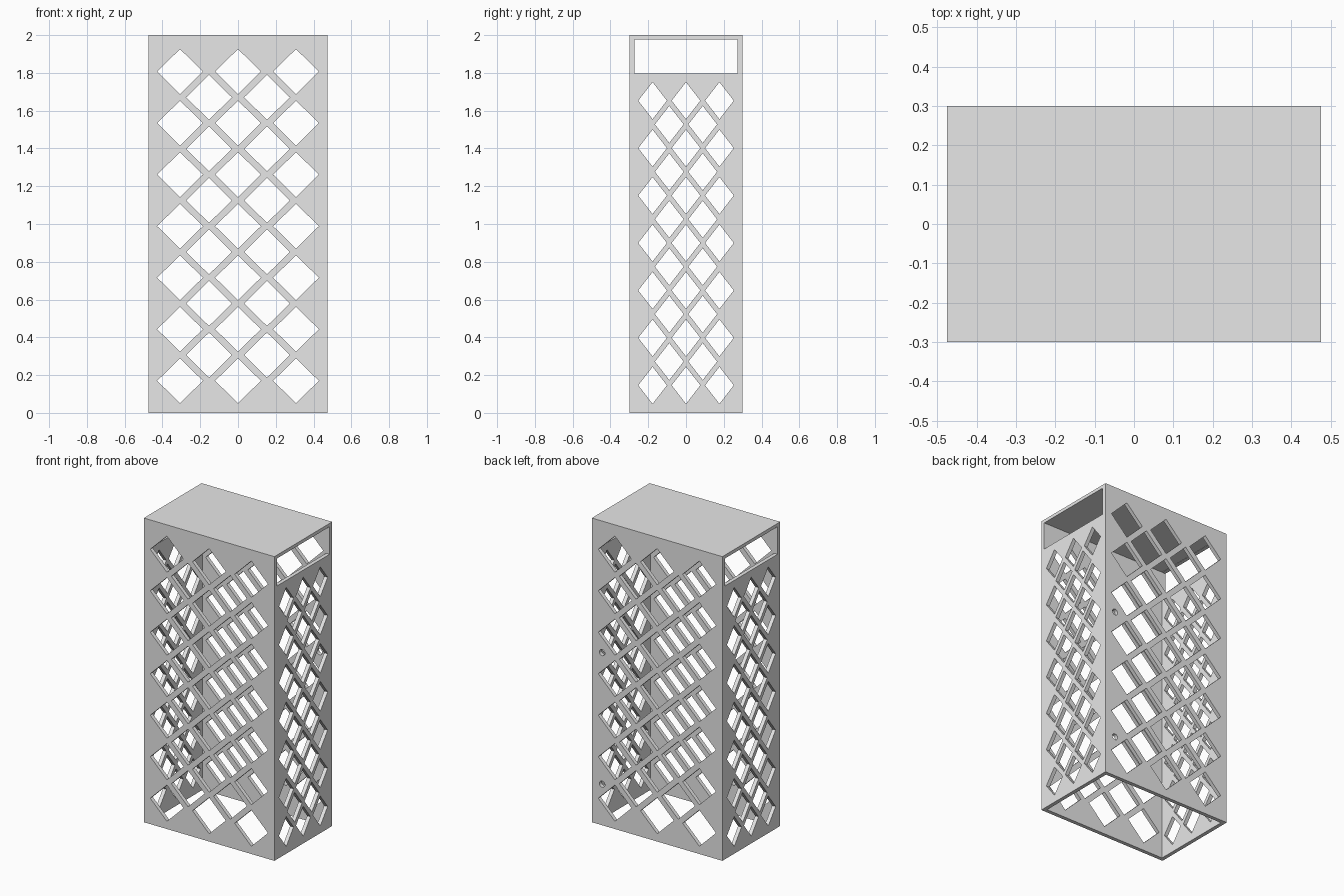
import bpy, bmesh, math
from mathutils import Matrix, Vector

if "Cube" in bpy.data.objects:
    bpy.data.objects.remove(bpy.data.objects["Cube"], do_unlink=True)

WIDTH, DEPTH, HEIGHT, WALL, ROOF = 0.95, 0.6, 2.0, 0.025, 0.02

grey = bpy.data.materials.new("light_grey")
grey.use_nodes = True
grey.diffuse_color = (0.8, 0.8, 0.8, 1)
grey.node_tree.nodes["Principled BSDF"].inputs["Base Color"].default_value = (0.8, 0.8, 0.8, 1)


def make_object(name, bm):
    bmesh.ops.recalc_face_normals(bm, faces=bm.faces)
    mesh = bpy.data.meshes.new(name)
    bm.to_mesh(mesh)
    bm.free()
    mesh.materials.append(grey)
    obj = bpy.data.objects.new(name, mesh)
    bpy.context.collection.objects.link(obj)
    return obj


def add_box(bm, low, high):
    low, high = Vector(low), Vector(high)
    matrix = Matrix.Translation((low + high) / 2) @ Matrix.Diagonal((*(high - low), 1))
    bmesh.ops.create_cube(bm, size=1, matrix=matrix)


def add_prism(bm, outline, axis, length):
    """Prism along axis through the whole body, from (across, z) points."""
    along = Vector(axis) * length
    points = [Vector((u * axis[1], u * axis[0], z)) for u, z in outline]
    face = bm.faces.new([bm.verts.new(p - along / 2) for p in points])
    ends = bmesh.ops.extrude_face_region(bm, geom=[face], use_keep_orig=True)["geom"]
    bmesh.ops.translate(bm, vec=along, verts=[v for v in ends if isinstance(v, bmesh.types.BMVert)])


def lattice(name, axis, pitch, half_w, half_h, first, last):
    """Staggered diamonds: three columns of seven and two columns of six."""
    bm = bmesh.new()
    step = (last - first) / 6
    for col in range(-2, 3):
        u = col * pitch / 2
        odd = col % 2
        for row in range(7 - odd):
            z = first + step * (row + odd / 2)
            add_prism(bm, [(u - half_w, z), (u, z - half_h), (u + half_w, z), (u, z + half_h)], axis, 1.4)
    return make_object(name, bm)


# Outer body
bm = bmesh.new()
add_box(bm, (-WIDTH / 2, -DEPTH / 2, 0), (WIDTH / 2, DEPTH / 2, HEIGHT))
body = make_object("lattice_cover", bm)

# Hollow inside, open at the bottom
bm = bmesh.new()
add_box(bm, (WALL - WIDTH / 2, WALL - DEPTH / 2, -0.1), (WIDTH / 2 - WALL, DEPTH / 2 - WALL, HEIGHT - ROOF))
cavity = make_object("cavity_cutter", bm)

# Diamond openings through front and back, and through both sides
front_cut = lattice("front_back_cutter", (0, 1, 0), 0.307, 0.121, 0.119, 0.17, 1.807)
side_cut = lattice("side_cutter", (1, 0, 0), 0.177, 0.076, 0.098, 0.146, 1.653)

# Wide slot under the roof on both sides
bm = bmesh.new()
add_box(bm, (-0.7, -0.273, 1.797), (0.7, 0.273, 1.978))
slot = make_object("slot_cutter", bm)

# Two small round holes in the back wall
bm = bmesh.new()
for z in (0.27, 1.135):
    place = Matrix.Translation((0.4, DEPTH / 2, z)) @ Matrix.Rotation(math.pi / 2, 4, "X")
    bmesh.ops.create_cone(bm, cap_ends=True, segments=24, radius1=0.02, radius2=0.02, depth=0.2, matrix=place)
holes = make_object("back_hole_cutter", bm)

# Cut everything, then drop the cutters
cutters = [cavity, front_cut, side_cut, slot, holes]
for cutter in cutters:
    cutter.hide_render = True
    mod = body.modifiers.new(cutter.name, "BOOLEAN")
    mod.operation, mod.solver, mod.object = "DIFFERENCE", "EXACT", cutter
bpy.context.view_layer.update()
result = bpy.data.meshes.new_from_object(body.evaluated_get(bpy.context.evaluated_depsgraph_get()))
body.modifiers.clear()
body.data = result
result.materials.clear()
result.materials.append(grey)
for poly in result.polygons:
    poly.material_index = 0
for cutter in cutters:
    bpy.data.objects.remove(cutter, do_unlink=True)
